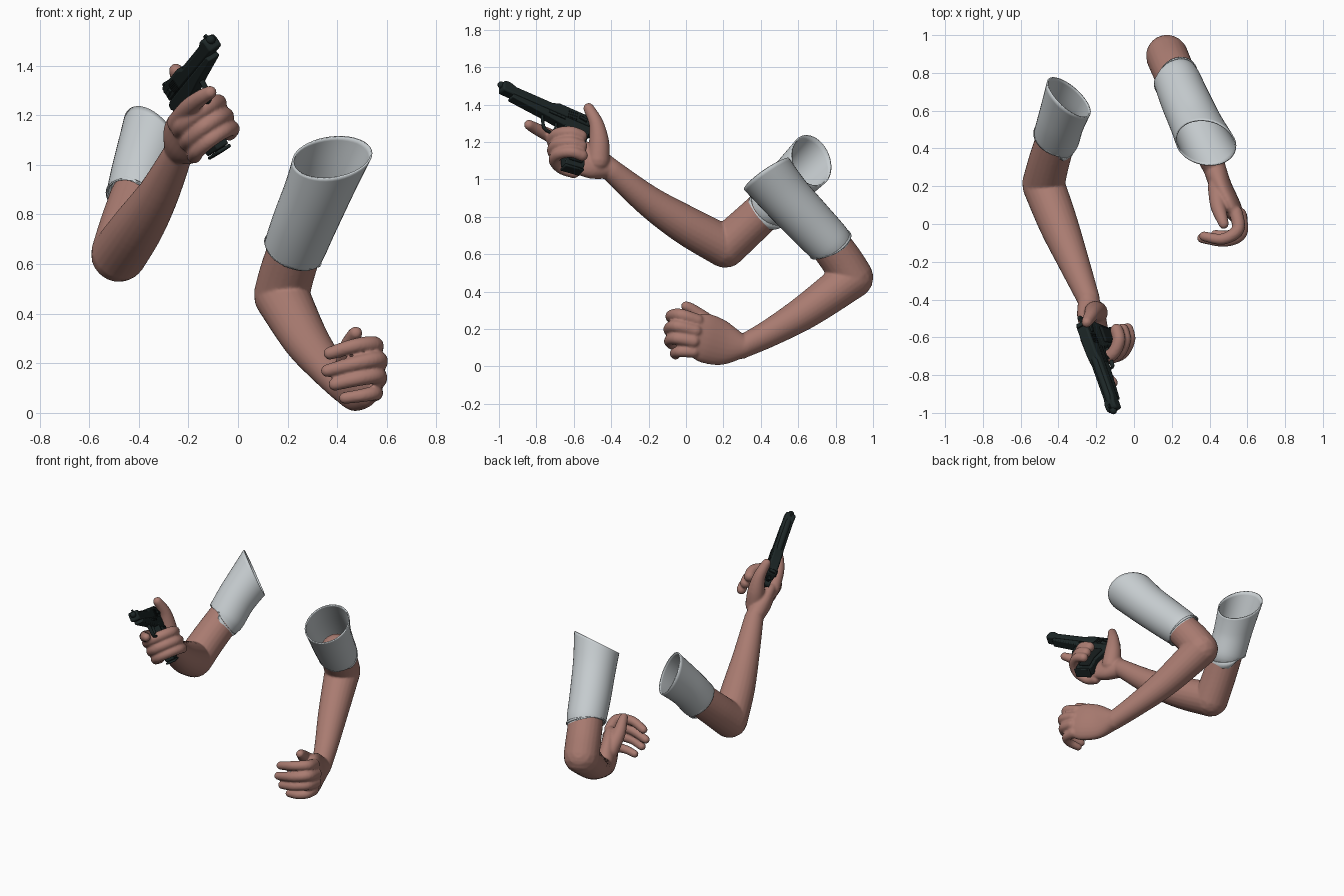
import bpy, bmesh, math
from mathutils import Vector, Matrix

cube = bpy.data.objects.get("Cube")
if cube:
    bpy.data.objects.remove(cube, do_unlink=True)


def material(name, rgb):
    m = bpy.data.materials.new(name)
    m.use_nodes = True
    m.diffuse_color = (*rgb, 1)
    bsdf = m.node_tree.nodes["Principled BSDF"]
    bsdf.inputs["Base Color"].default_value = (*rgb, 1)
    bsdf.inputs["Roughness"].default_value = 0.7
    return m


SKIN = material("skin", (0.40, 0.20, 0.165))
CLOTH = material("pale cloth", (0.57, 0.61, 0.63))
METAL = material("dark metal", (0.012, 0.02, 0.02))
GRIP = material("black grip", (0.008, 0.012, 0.012))


def finish(name, bm, mat, angle=40):
    bmesh.ops.recalc_face_normals(bm, faces=bm.faces[:])
    me = bpy.data.meshes.new(name)
    bm.to_mesh(me)
    bm.free()
    me.materials.append(mat)
    ob = bpy.data.objects.new(name, me)
    bpy.context.collection.objects.link(ob)
    bpy.ops.object.select_all(action='DESELECT')
    ob.select_set(True)
    bpy.context.view_layer.objects.active = ob
    bpy.ops.object.shade_smooth_by_angle(angle=math.radians(angle))
    return ob


def spline(pts, steps):
    """Smooth path through sections (centre x, y, z, wide radius, thin radius)."""
    pts = [tuple(p) + ((p[3],) if len(p) == 4 else ()) for p in pts]
    ext = [pts[0]] + pts + [pts[-1]]
    out = []
    for i in range(len(pts) - 1):
        a, b, c, d = ext[i:i + 4]
        for k in range(steps):
            t = k / steps
            out.append([0.5 * (2 * q + (r - p) * t + (2 * p - 5 * q + 4 * r - s) * t * t
                               + (3 * q - p - 3 * r + s) * t ** 3)
                        for p, q, r, s in zip(a, b, c, d)])
    return out + [list(pts[-1])]


def tube(bm, pts, wide=(0, 0, 1), closed=True, tilt=None, sides=24, steps=6):
    secs = spline(pts, steps)
    cen = [Vector(s[:3]) for s in secs]
    n = len(secs)
    frames = []
    for i, s in enumerate(secs):
        t = (cen[min(i + 1, n - 1)] - cen[max(i - 1, 0)]).normalized()
        frames.append((cen[i], t, s[3], s[4]))
    if closed:  # rounded ends
        def dome(f, sign):
            c, t, w, h = f
            r = min(w, h)
            return [(c + t * sign * r * math.sin(p), t, w * math.cos(p), h * math.cos(p))
                    for p in (0.45, 0.9, 1.3)]
        frames = dome(frames[0], -1)[::-1] + frames + dome(frames[-1], 1)
    rings = []
    for i, (c, t, w, h) in enumerate(frames):
        side = Vector(wide)
        side = (side - t * side.dot(t)).normalized()
        other = t.cross(side)
        ring = []
        for k in range(sides):
            a = 2 * math.pi * k / sides
            d = side * math.cos(a) + other * math.sin(a)
            co = c + side * w * math.cos(a) + other * h * math.sin(a)
            if tilt:
                co += t * d.dot(Vector(tilt)) * (i / (len(frames) - 1)) ** 2
            ring.append(bm.verts.new(co))
        rings.append(ring)
    for r0, r1 in zip(rings, rings[1:]):
        for k in range(sides):
            j = (k + 1) % sides
            bm.faces.new((r0[k], r0[j], r1[j], r1[k]))
    if closed:
        bm.faces.new(rings[0][::-1])
        bm.faces.new(rings[-1])


def skin_object(name, parts):
    bm = bmesh.new()
    for pts, wide in parts:
        tube(bm, pts, wide)
    ob = finish(name, bm, SKIN, 180)
    rm = ob.modifiers.new("blend", 'REMESH')
    rm.mode = 'VOXEL'
    rm.voxel_size = 0.007
    rm.use_smooth_shade = True
    sm = ob.modifiers.new("soften", 'SMOOTH')
    sm.factor = 0.5
    sm.iterations = 5


def sleeve(name, pts, tilt):
    bm = bmesh.new()
    tube(bm, pts, (1, 0, 0), closed=False, tilt=tilt, sides=40)
    so = finish(name, bm, CLOTH, 60).modifiers.new("thickness", 'SOLIDIFY')
    so.thickness = 0.008
    so.offset = -1


# Pistol frame: local x forward, y left, z up
ORIGIN = Vector((-0.27, -0.52, 1.29))
FWD = Vector((0.31, -0.87, 0.38)).normalized()
UP = Vector((-0.57, 0.15, 0.81))
UP = (UP - FWD * UP.dot(FWD)).normalized()
LEFT = UP.cross(FWD)
GUN = Matrix((FWD, LEFT, UP)).transposed().to_4x4()
GUN.translation = ORIGIN
X, Z = (1, 0, 0), (0, 0, 1)

# Right arm, holding the pistol
right = [
    ([(-.48, .21, .64, .113), (-.45, .33, .75, .109), (-.41, .46, .87, .106)], X),
    ([(-.48, .21, .64, .113), (-.40, 0, .755, .104), (-.32, -.2, .885, .083),
      (-.24, -.4, 1.05, .06)], X),
    ([(-.24, -.41, 1.06, .062, .057), (-.225, -.49, 1.09, .1, .062),
      (-.21, -.57, 1.12, .105, .052), (-.2, -.63, 1.13, .09, .04)], UP),
    ([(-.2, -.47, 1.1, .062), (-.21, -.465, 1.2, .054), (-.225, -.48, 1.3, .039),
      (-.25, -.52, 1.38, .029)], X),
    ([(-.245, -.6, 1.17, .042), (-.2, -.72, 1.23, .037), (-.15, -.8, 1.27, .032),
      (-.112, -.84, 1.292, .027)], Z),
]
curl = [(.03, -.08), (.1, -.09), (.165, -.05), (.175, .02), (.13, .08), (.07, .09)]
for drop, back, r in ((-.155, 0, .035), (-.215, .012, .034), (-.27, .028, .031)):
    right.append(([(*(GUN @ Vector((a - back, s, drop))), r) for a, s in curl], UP))
skin_object("right_arm", right)

# Left arm, loosely curled hand
left = [
    ([(.175, .89, .475, .112), (.2, .83, .57, .111), (.24, .74, .69, .108)], X),
    ([(.175, .89, .475, .112), (.27, .65, .3, .093), (.36, .45, .18, .074),
      (.425, .3, .105, .062)], X),
    ([(.425, .3, .105, .066, .06), (.46, .2, .122, .118, .058),
      (.51, .1, .152, .132, .054), (.545, .04, .165, .112, .042)], Z),
    ([(.44, .2, .17, .05), (.445, .1, .25, .042), (.465, .03, .305, .032),
      (.475, .0, .322, .027)], X),
    ([(.54, .06, .245, .036), (.55, -.03, .275, .034), (.47, -.08, .27, .03),
      (.37, -.065, .24, .026)], Z),
    ([(.56, .05, .19, .037), (.565, -.05, .215, .034), (.48, -.09, .2, .031),
      (.36, -.075, .17, .026)], Z),
    ([(.565, .04, .135, .036), (.56, -.05, .15, .033), (.48, -.088, .137, .03),
      (.39, -.075, .115, .026)], Z),
    ([(.55, .04, .08, .034), (.55, -.03, .08, .03), (.5, -.06, .07, .027),
      (.43, -.055, .06, .024)], Z),
]
skin_object("left_arm", left)

# Short sleeves with slanted arm holes
sleeve("right_sleeve", [(-.417, .447, .85, .116), (-.41, .46, .865, .123),
                        (-.385, .55, .975, .125), (-.345, .67, 1.1, .137)],
       (-.07, 0, .04))
sleeve("left_sleeve", [(.222, .772, .65, .117), (.23, .757, .668, .124),
                       (.27, .66, .77, .13), (.33, .53, .91, .136),
                       (.38, .43, 1.03, .147)], (.09, -.04, .03))


# Pistol parts
def plate(name, profile, half, mat=METAL, bevel=.006, shift=0):
    bm = bmesh.new()
    face = bm.faces.new([bm.verts.new((x, shift - half, z)) for x, z in profile])
    ext = bmesh.ops.extrude_face_region(bm, geom=[face])
    moved = [v for v in ext["geom"] if isinstance(v, bmesh.types.BMVert)]
    bmesh.ops.translate(bm, verts=moved, vec=(0, 2 * half, 0))
    ob = finish(name, bm, mat, 30)
    ob.matrix_world = GUN
    if bevel:
        bv = ob.modifiers.new("bevel", 'BEVEL')
        bv.width = bevel
        bv.segments = 2


def bar(name, pts, wide=(0, 1, 0), mat=METAL):
    bm = bmesh.new()
    tube(bm, pts, wide, sides=16)
    finish(name, bm, mat, 50).matrix_world = GUN


def box(x0, x1, z0, z1):
    return [(x0, z0), (x1, z0), (x1, z1), (x0, z1)]


plate("slide", [(0, -.03), (.535, -.03), (.54, .015), (.53, .032), (.5, .034),
                (.46, .02), (.24, .02), (.2, .036), (.01, .036)], .032, bevel=.01)
bar("barrel", [(.2, 0, .012, .019), (.54, 0, .012, .019)])
plate("frame", [(-.03, -.035), (.0, -.026), (.47, -.026), (.475, -.05), (.28, -.068),
                (.14, -.085), (.01, -.085), (-.035, -.055)], .029)
plate("grip_core", [(.0, -.06), (.15, -.07), (.138, -.12), (.128, -.2), (.105, -.3),
                    (.1, -.315), (-.005, -.3), (-.008, -.27), (.012, -.19), (.005, -.12)],
      .03)
for name, s in (("left_grip_panel", 1), ("right_grip_panel", -1)):
    plate(name, [(.025, -.095), (.12, -.095), (.11, -.19), (.09, -.285), (.01, -.275),
                 (.03, -.19)], .009, GRIP, .007, s * .034)
plate("magazine_base", [(-.008, -.302), (.104, -.317), (.102, -.332), (-.01, -.315)], .033)
bar("trigger_guard", [(.13, 0, -.145, .013, .007), (.2, 0, -.147, .012, .007),
                      (.245, 0, -.14, .012, .007), (.262, 0, -.11, .012, .007),
                      (.275, 0, -.06, .012, .007)])
bar("trigger", [(.19, 0, -.07, .009, .007), (.185, 0, -.1, .008, .006),
                (.197, 0, -.13, .006, .005)])
plate("hammer", [(.0, -.02), (.005, .01), (-.022, .03), (-.034, .022), (-.02, -.02)],
      .01, bevel=.003)
plate("front_sight", [(.5, .03), (.53, .03), (.525, .044), (.51, .044)], .005, bevel=0)
plate("rear_sight", box(.012, .035, .033, .046), .02, bevel=.002)

# Safety levers, slide stop and rear serrations
for s in (1, -1):
    plate("safety_lever", [(.03, -.015), (.075, -.008), (.075, .008), (.03, .004)],
          .006, bevel=.002, shift=s * .036)
    for k in range(5):
        plate("serration", box(.085 + k * .012, .091 + k * .012, -.024, .018),
              .002, GRIP, 0, s * .033)
plate("slide_stop", box(.15, .25, -.05, -.038), .004, bevel=.002, shift=.031)
